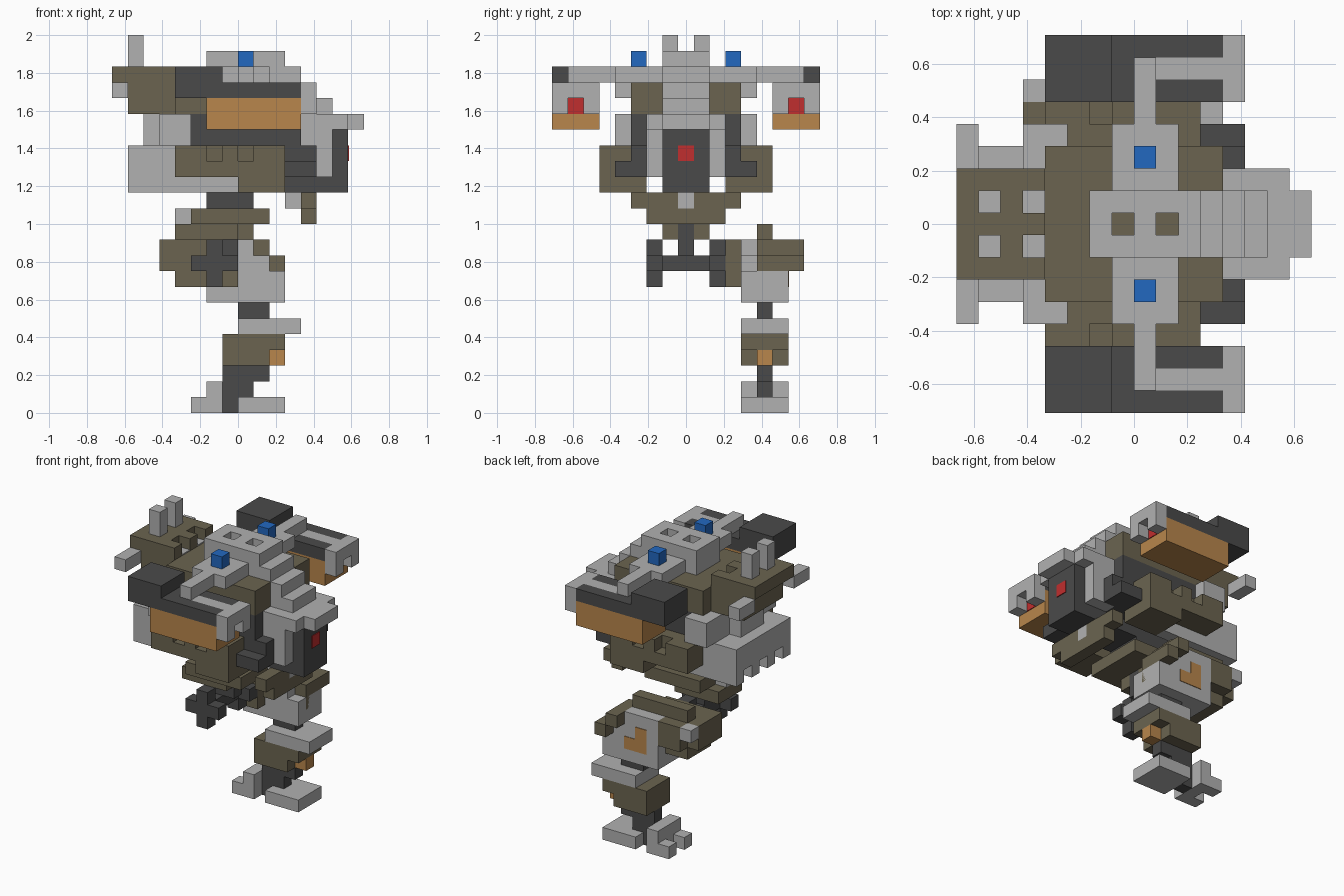
import bpy, bmesh

cube = bpy.data.objects.get("Cube")
if cube:
    bpy.data.objects.remove(cube, do_unlink=True)

U = 1 / 12  # size of one block


def material(name, rgb):
    lin = [(c / 255 / 12.92) if c < 11 else ((c / 255 + 0.055) / 1.055) ** 2.4 for c in rgb]
    m = bpy.data.materials.new(name)
    m.use_nodes = True
    m.diffuse_color = (*lin, 1)
    bsdf = m.node_tree.nodes["Principled BSDF"]
    bsdf.inputs["Base Color"].default_value = (*lin, 1)
    bsdf.inputs["Roughness"].default_value = 0.8
    return m


LIGHT = material("light_grey", (177, 177, 177))
DARK = material("dark_grey", (74, 74, 74))
OLIVE = material("olive", (107, 100, 80))
ORANGE = material("orange", (184, 134, 76))
BLUE = material("blue", (34, 104, 192))
RED = material("red", (192, 46, 46))


def part(name, mat, *boxes, mirror=False):
    """One object from boxes (x0, x1, y0, y1, z0, z1) in blocks, optionally mirrored in y."""
    boxes = list(boxes)
    if mirror:
        boxes += [(a, b, -d, -c, e, f) for a, b, c, d, e, f in boxes]
    bm = bmesh.new()
    for x0, x1, y0, y1, z0, z1 in boxes:
        for v in bmesh.ops.create_cube(bm, size=1)["verts"]:
            v.co.x = (x1 if v.co.x > 0 else x0) * U
            v.co.y = (y1 if v.co.y > 0 else y0) * U
            v.co.z = (z1 if v.co.z > 0 else z0) * U
    me = bpy.data.meshes.new(name)
    bm.to_mesh(me)
    bm.free()
    me.materials.append(mat)
    ob = bpy.data.objects.new(name, me)
    bpy.context.collection.objects.link(ob)
    return ob


# Foot and ankle
part("foot_sole", LIGHT, (0, 3, 3.5, 6.5, 0, 1))
part("foot_heel", LIGHT, (-2, -1, 3.5, 6.5, 0, 1), (-2, -1, 3.5, 6.5, 1, 2),
     (-3, -2, 3.5, 4.5, 0, 1), (-3, -2, 5.5, 6.5, 0, 1))
part("ankle", DARK, (-1, 0, 4.5, 5.5, 0, 1), (-1, 1, 4.5, 5.5, 1, 2), (-1, 2, 4.5, 5.5, 2, 3))

# Shin and knee
part("shin", OLIVE, (-1, 2, 3.5, 6.5, 3, 4), (-1, 3, 3.5, 6.5, 4, 5))
part("shin_lamp", ORANGE, (2, 3, 4.5, 5.5, 3, 4))
part("knee_plate", LIGHT, (0, 4, 3.5, 6.5, 5, 6))
part("knee_joint", DARK, (0, 2, 4.5, 5.5, 6, 7))

# Thigh
part("thigh", LIGHT, (-2, 3, 3.5, 6.5, 7, 9), (-2, 2, 3.5, 6.5, 9, 10), (-2, 1, 3.5, 6.5, 10, 11))
part("thigh_emblem", ORANGE, (-1, 1, 6.5, 6.55, 8, 9), (-1, 0, 6.5, 6.55, 9, 10))
part("thigh_guard", OLIVE, (1, 2, 4.5, 7.5, 10, 11), (2, 3, 4.5, 7.5, 9, 10),
     (2, 3, 4.5, 5.5, 8, 9), (-4, 1, 4.5, 5.5, 11, 12))
part("hip_armour", OLIVE, (-5, 0, 2.5, 3.5, 9, 11), (-4, 0, 2.5, 3.5, 8, 9),
     (-5, -2, 3.5, 5.5, 9, 11), (-4, -2, 3.5, 5.5, 8, 9), (-4, -2, 5.5, 6.5, 9, 11))
part("hip_bolt", LIGHT, (-5, -4, 5.5, 6.5, 10, 11))

# Hip axle with cross-shaped ends, and waist
part("hip_axle", DARK, (-2, -1, -1.5, 1.5, 9, 10), (-2, 0, -0.5, 0.5, 10, 12))
part("axle_cross", DARK, (-2, -1, 1.5, 2.5, 8, 11), (-3, -2, 1.5, 2.5, 9, 10),
     (-1, 0, 1.5, 2.5, 9, 10), mirror=True)
part("waist_block", OLIVE, (-4, -2, -1.5, 1.5, 11, 12), (-2, 0, 0.5, 1.5, 11, 12),
     (-2, 0, -1.5, -0.5, 11, 12))
part("waist_plate", OLIVE, (-3, 2, -2.5, 2.5, 12, 13))
part("waist_tail", LIGHT, (-4, -3, -0.5, 0.5, 12, 13))
part("waist_turntable", DARK, (-2, 1, -1.5, 1.5, 13, 14))

# Body core
part("body_core", DARK, (-3, 4, -3.5, 3.5, 15, 19), (-3, 4, -1.5, 1.5, 14, 15))
part("shoulder_block", DARK, (4, 5, 2.5, 3.5, 15, 17), (3, 5, 3.5, 4.5, 15, 16), mirror=True)
part("side_armour", OLIVE, (-4, 3, 3.5, 4.5, 15, 17), (-4, 3, 4.5, 5.5, 15, 16),
     (-4, -2, 4.5, 5.5, 16, 17), (-1, 0, 4.5, 5.5, 16, 17), (1, 3, 4.5, 5.5, 16, 17),
     (0, 3, 2.5, 5.5, 14, 15), mirror=True)
part("body_deck", OLIVE, (-4, 4, -3.5, 3.5, 19, 21))

# Nose, cheeks and chin
part("nose", DARK, (4, 7, -1.5, 1.5, 14, 18))
part("nose_eye", RED, (7, 7.06, -0.5, 0.5, 16, 17))
part("cheek", LIGHT, (4, 6, 1.5, 2.5, 15, 18), (4, 7, 1.5, 2.5, 18, 19), mirror=True)
part("chin_bar", OLIVE, (4, 5, 0.5, 3.5, 13, 14), (4, 5, 0, 2.5, 12, 13), mirror=True)
part("chin_block", LIGHT, (3, 5, -0.5, 0.5, 13, 14))

# Stepped cabin
for i, (x1, z) in enumerate([(8, 18), (6, 19), (5, 20)]):
    part(f"cabin_step_{i + 1}", LIGHT, (4, x1, -1.5, 1.5, z, z + 1))
part("cabin_base", LIGHT, (-2, 4, -1.5, 1.5, 21, 22), (-1, 2, 1.5, 4.5, 21, 22),
     (-1, 2, -4.5, -1.5, 21, 22))
part("cabin_roof", LIGHT, (-2, 3, -1.5, -0.5, 22, 23), (-2, 3, 0.5, 1.5, 22, 23),
     *[(x, x + 1, -0.5, 0.5, 22, 23) for x in (-2, 0, 2)])
part("roof_hatches", OLIVE, (-1, 0, -0.5, 0.5, 22, 22.1), (1, 2, -0.5, 0.5, 22, 22.1))
part("crossbar", LIGHT, (0, 1, 4.5, 7.5, 21, 22), mirror=True)
part("roof_lamps", BLUE, (0, 1, 2.5, 3.5, 22, 23), mirror=True)

# Rear pack
part("rear_pack", OLIVE, (-7, -4, -2.5, 2.5, 19, 21))
part("rear_pack_lid", OLIVE, (-8, -4, -0.5, 0.5, 21, 22), (-8, -4, 1.5, 2.5, 21, 22),
     (-8, -4, -2.5, -1.5, 21, 22), (-8, -5, 0.5, 1.5, 21, 22), (-8, -5, -1.5, -0.5, 21, 22))
part("lid_vents", LIGHT, (-5, -4, 0.5, 1.5, 21, 21.1), mirror=True)
part("antennas", LIGHT, (-7, -6, 0.5, 1.5, 22, 24), mirror=True)
part("rear_handles", LIGHT, (-8, -7, 2.5, 4.5, 20, 21), mirror=True)
part("engine_housing", LIGHT, (-7, -3, -3.5, 3.5, 15, 17), (-6, -3, -1.5, 1.5, 17, 19),
     (-5, -3, -3.5, 3.5, 17, 19))
part("engine_side", LIGHT, (-5, -3, 3.5, 4.5, 17, 19), (-6, 0, 2.5, 3.5, 14, 15), mirror=True)
part("engine_teeth", LIGHT, (-7, -6, 2.5, 3.5, 14, 15), (-7, -3, 0.5, 1.5, 14, 15), mirror=True)

# Weapon pods on both sides
part("pod_cover", DARK, (-4, -1, 5.5, 8.5, 21, 22), (-4, 1, 5.5, 8.5, 20, 21),
     (1, 4, 5.5, 6.5, 20, 21), (1, 4, 7.5, 8.5, 20, 21), mirror=True)
part("pod_strip", LIGHT, (1, 4, 6.5, 7.5, 20, 21), mirror=True)
part("pod_front", LIGHT, (4, 5, 5.5, 8.5, 20, 21), (4, 5, 5.5, 6.5, 19, 20),
     (4, 5, 7.5, 8.5, 19, 20), mirror=True)
part("pod_body", ORANGE, (-2, 4, 5.5, 8.5, 18, 20), mirror=True)
part("pod_lens", RED, (4, 4.06, 6.5, 7.5, 19, 20), mirror=True)
